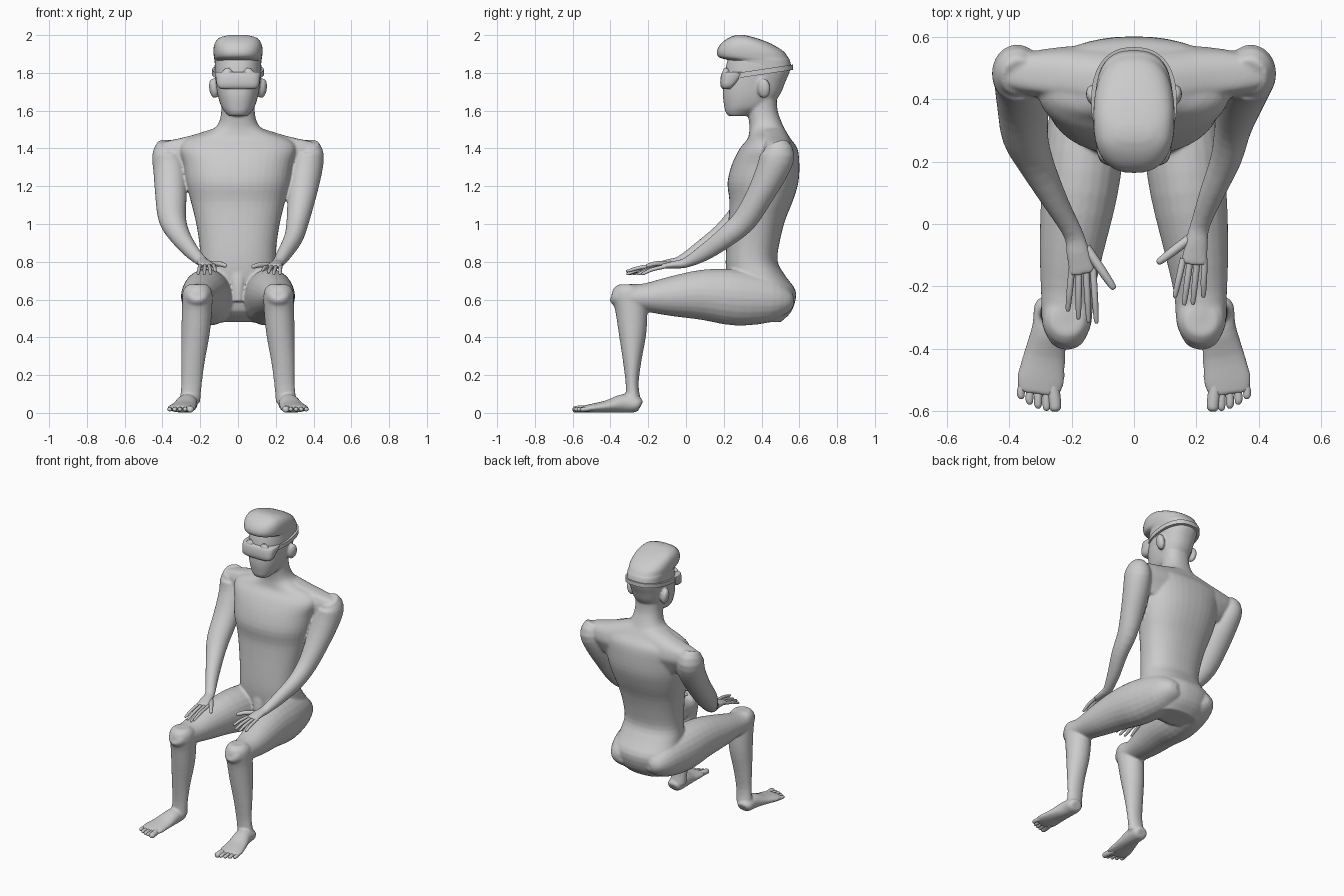
import bpy, bmesh, math
from mathutils import Vector, Matrix


def smooth_rows(rows, k):
    # Catmull-Rom interpolation of number tuples
    out = []
    for i in range(len(rows) - 1):
        p = [rows[max(i - 1, 0)], rows[i], rows[i + 1], rows[min(i + 2, len(rows) - 1)]]
        for s in range(k):
            t = s / k
            out.append([0.5 * (2 * b + (c - a) * t + (2 * a - 5 * b + 4 * c - d) * t * t
                               + (3 * b - a - 3 * c + d) * t ** 3) for a, b, c, d in zip(*p)])
    out.append(list(rows[-1]))
    return out


def loft(bm, rows, flat=False, power=2.0, n=24, k=3):
    # rows: x, y, z, half width, half depth
    rows = smooth_rows(rows, k)
    pts = [Vector(r[:3]) for r in rows]
    rings = []
    for i, r in enumerate(rows):
        u, v = Vector((1, 0, 0)), Vector((0, 1, 0))
        if not flat:
            t = (pts[min(i + 1, len(pts) - 1)] - pts[max(i - 1, 0)]).normalized()
            u = (u - t * t.x).normalized()
            v = t.cross(u)
        ring = []
        for j in range(n):
            a = 2 * math.pi * j / n
            c, s = math.cos(a), math.sin(a)
            c = math.copysign(abs(c) ** (2 / power), c)
            s = math.copysign(abs(s) ** (2 / power), s)
            ring.append(bm.verts.new(pts[i] + u * c * r[3] + v * s * r[4]))
        rings.append(ring)
    for a, b in zip(rings, rings[1:]):
        for j in range(n):
            bm.faces.new((a[j], a[(j + 1) % n], b[(j + 1) % n], b[j]))
    bm.faces.new(rings[0])
    bm.faces.new(rings[-1])


def stack(bm, rows, power=2.3, k=3):
    # rows: z, front y, back y, half width
    loft(bm, [(0, (f + b) / 2, z, w, (b - f) / 2) for z, f, b, w in rows], True, power, 40, k)


def finish(bm, name):
    bmesh.ops.recalc_face_normals(bm, faces=bm.faces[:])
    me = bpy.data.meshes.new(name)
    bm.to_mesh(me)
    bm.free()
    ob = bpy.data.objects.new(name, me)
    bpy.context.collection.objects.link(ob)
    for p in me.polygons:
        p.use_smooth = True
    return ob


def shade(ob, angle=40):
    bpy.ops.object.select_all(action='DESELECT')
    ob.select_set(True)
    bpy.context.view_layer.objects.active = ob
    bpy.ops.object.shade_smooth_by_angle(angle=math.radians(angle))


body, toes, fingers = bmesh.new(), bmesh.new(), bmesh.new()

# torso and neck
stack(body, [(.48, .34, .50, .14), (.54, .25, .56, .19), (.64, .23, .583, .218), (.72, .215, .53, .21),
             (.80, .21, .485, .2), (.90, .215, .495, .205), (1.02, .225, .525, .225),
             (1.12, .23, .565, .25), (1.22, .22, .595, .275), (1.32, .245, .60, .29),
             (1.40, .285, .59, .31), (1.45, .325, .555, .27), (1.49, .335, .53, .155),
             (1.53, .335, .51, .105), (1.60, .325, .485, .088), (1.68, .32, .48, .09)])
# shoulder yoke
stack(body, [(1.25, .42, .54, .28), (1.31, .39, .56, .36), (1.36, .385, .575, .425),
             (1.40, .39, .57, .44), (1.43, .40, .56, .41), (1.465, .39, .545, .26),
             (1.505, .38, .52, .13)], 2.5)
# front flap between the thighs
stack(body, [(.59, .2, .3, .032), (.68, .2, .3, .042), (.78, .22, .3, .06)])
# head
stack(body, [(1.572, .225, .32, .05), (1.59, .21, .37, .066), (1.62, .203, .44, .088),
             (1.68, .195, .495, .107), (1.75, .2, .525, .118), (1.83, .21, .553, .124),
             (1.9, .23, .51, .118)])

# legs and feet
for m in (-1, 1):
    loft(body, [(m * x, y, z, a, b) for x, y, z, a, b in (
        (.1, .565, .59, .035, .03), (.107, .535, .592, .085, .068), (.125, .44, .60, .118, .123),
        (.155, .27, .61, .128, .148),
        (.175, .1, .625, .122, .135), (.2, -.08, .617, .103, .105), (.213, -.22, .61, .085, .075),
        (.215, -.31, .61, .08, .072), (.215, -.375, .62, .055, .05), (.215, -.392, .625, .03, .03))])
    loft(body, [(m * x, y, z, a, b) for x, y, z, a, b in (
        (.215, -.31, .68, .05, .045), (.215, -.308, .645, .077, .088), (.217, -.29, .55, .08, .085),
        (.225, -.283, .42, .075, .073), (.238, -.285, .28, .063, .05),
        (.246, -.285, .15, .054, .034), (.255, -.28, .06, .055, .042))])
    loft(body, [(m * x, y, z, a, b) for x, y, z, a, b in (
        (.268, -.24, .036, .035, .03), (.268, -.262, .044, .052, .042), (.27, -.33, .05, .056, .05),
        (.286, -.42, .034, .067, .032), (.299, -.5, .025, .077, .023), (.306, -.545, .022, .064, .015))])
    for i in range(5):
        r = .02 if i == 0 else .0128
        x = .253 + .027 * i
        y = -.592 + .0025 * i * i
        loft(toes, [(m * (x - (x - .29) * .25), y + .09, .022, r, r), (m * x, y + .02, .02, r, r * .9),
                    (m * x, y, .018, r * .85, r * .8), (m * x, y - .008, .018, r * .4, r * .4)], n=12)

# arms down to the knuckles, slightly different on each side
right_arm = [(.37, .47, 1.425, .055, .06), (.375, .485, 1.37, .08, .09), (.36, .455, 1.28, .085, .085),
             (.338, .39, 1.15, .076, .072), (.317, .31, 1.02, .06, .065), (.295, .21, .93, .05, .055),
             (.25, .1, .85, .04, .044), (.213, 0, .795, .032, .027), (.2, -.06, .785, .038, .02),
             (.192, -.13, .775, .044, .013)]
left_arm = [(-.37, .47, 1.425, .055, .06), (-.375, .485, 1.37, .08, .09), (-.36, .455, 1.28, .088, .085),
            (-.355, .375, 1.15, .083, .073), (-.348, .28, 1.03, .074, .068), (-.312, .19, .945, .057, .056),
            (-.25, .07, .86, .04, .044), (-.195, -.03, .805, .032, .027), (-.18, -.09, .795, .038, .02),
            (-.165, -.16, .782, .044, .013)]
# fingertips: index to little, then thumb
right_tips = [(.13, -.235, .755), (.16, -.26, .742), (.188, -.258, .735), (.222, -.235, .735),
              (.075, -.125, .775)]
left_tips = [(-.12, -.318, .75), (-.145, -.315, .735), (-.178, -.305, .735), (-.212, -.28, .735),
             (-.063, -.208, .78)]
for m, arm, tips in ((1, right_arm, right_tips), (-1, left_arm, left_tips)):
    loft(body, arm)
    hand = Vector(arm[-1][:3])
    for i, tip in enumerate(tips):
        tip = Vector(tip)
        if i < 4:
            base = hand + Vector((m * (-.034 + .0225 * i), .02, 0))
            r = .0105
        else:
            base = hand + Vector((-m * .012, .085, .006))
            r = .015
        mid = base.lerp(tip, .55) + Vector((0, 0, .006))
        loft(fingers, [(*base, r, r), (*mid, r * .95, r * .95), (*base.lerp(tip, .92), r * .75, r * .75),
                       (*tip, r * .4, r * .4)], n=12)

# ears
for m in (-1, 1):
    mat = (Matrix.Translation((m * .128, .412, 1.718)) @ Matrix.Rotation(m * -.25, 4, 'Z')
           @ Matrix.Rotation(m * .15, 4, 'Y') @ Matrix.Diagonal((.025, .036, .054, 1)))
    bmesh.ops.create_uvsphere(body, u_segments=16, v_segments=10, radius=1, matrix=mat)

# merge the large skin parts into one smooth surface
skin = finish(body, "body")
rem = skin.modifiers.new("merge", 'REMESH')
rem.mode = 'VOXEL'
rem.voxel_size = .0065
rem.use_smooth_shade = True
sm = skin.modifiers.new("soften", 'SMOOTH')
sm.factor = .5
sm.iterations = 10
shade(finish(toes, "toes"), 60)
shade(finish(fingers, "fingers"), 60)

# swept-up hair
bm = bmesh.new()
stack(bm, [(1.83, .24, .558, .122), (1.865, .23, .55, .124), (1.882, .175, .54, .127),
           (1.915, .164, .515, .13), (1.955, .185, .45, .124), (1.985, .225, .37, .1),
           (2.0, .265, .31, .05)], 2.5)
shade(finish(bm, "hair"), 60)

# goggles, sides tapering up to the strap, two small humps on the top edge
bm = bmesh.new()
stack(bm, [(1.715, .195, .24, .09), (1.73, .183, .26, .11), (1.77, .182, .30, .117),
           (1.80, .19, .33, .12), (1.806, .20, .32, .112)], 3.2, 2)
for m in (-1, 1):
    loft(bm, [(m * .055, .215, 1.79, .045, .025), (m * .055, .212, 1.81, .026, .018),
              (m * .055, .21, 1.826, .008, .008)], True, n=12)
shade(finish(bm, "goggles"))

# strap tilted up towards the back of the head
bm = bmesh.new()
n = 48
rings = []
for i in range(n):
    a = 2 * math.pi * i / n
    c, s = math.cos(a), math.sin(a)
    c = math.copysign(abs(c) ** .85, c)
    s = math.copysign(abs(s) ** .85, s)
    ring = []
    for off, h in ((0, -.014), (0, .014), (-.025, .014), (-.025, -.014)):
        y = .392 + (.174 + off) * s
        ring.append(bm.verts.new(((.137 + off) * c, y, 1.778 + (y - .22) * .15 + h)))
    rings.append(ring)
for i in range(n):
    a, b = rings[i], rings[(i + 1) % n]
    for j in range(4):
        bm.faces.new((a[j], a[(j + 1) % 4], b[(j + 1) % 4], b[j]))
shade(finish(bm, "goggle_strap"))
